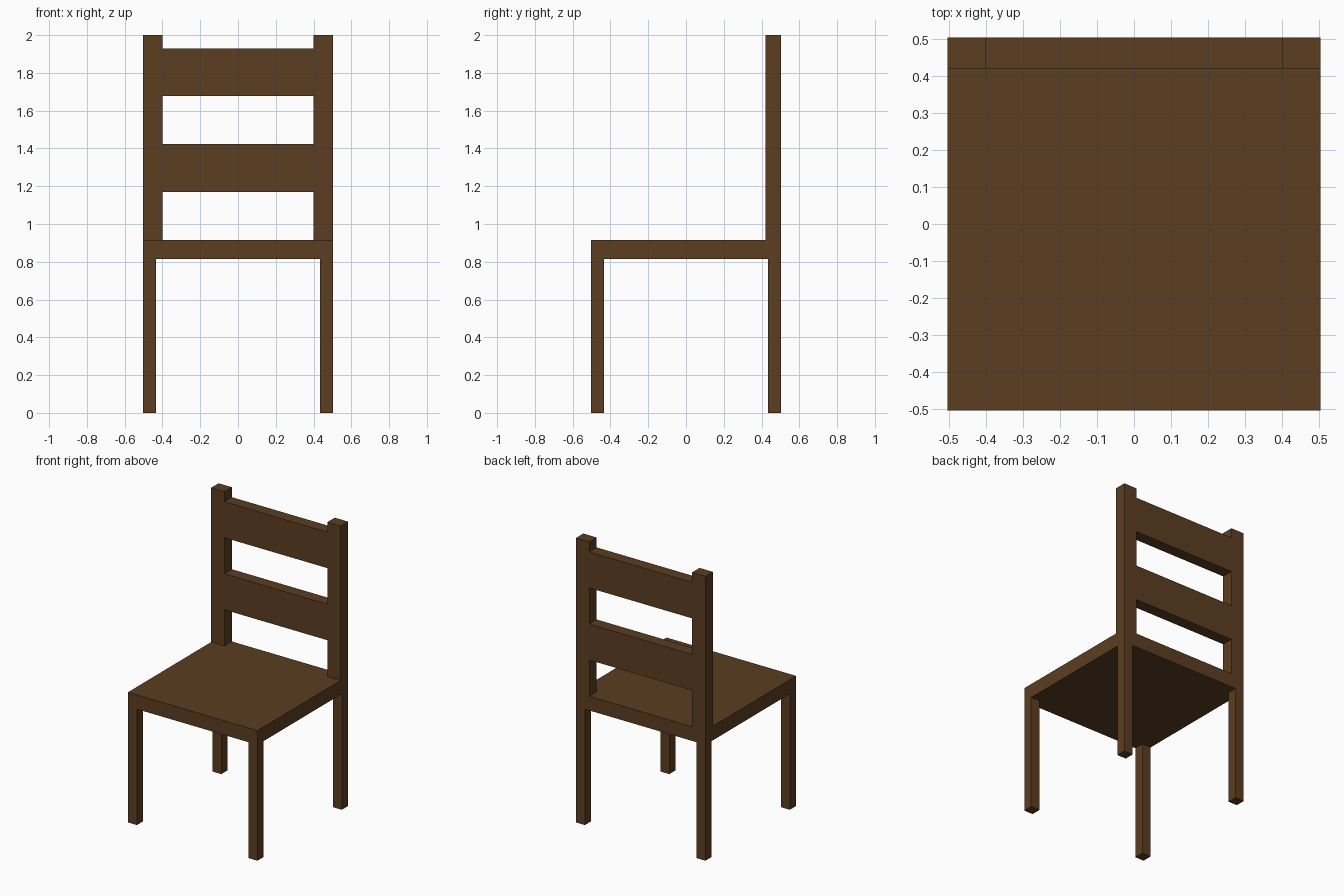
import bpy

if "Cube" in bpy.data.objects:
    bpy.data.objects.remove(bpy.data.objects["Cube"])

wood = bpy.data.materials.new("dark_wood")
wood.diffuse_color = (0.105, 0.047, 0.015, 1.0)
wood.use_nodes = True
wood.node_tree.nodes["Principled BSDF"].inputs["Base Color"].default_value = wood.diffuse_color

H = 0.504                        # half width and depth of the chair
SEAT_LOW, SEAT_TOP = 0.815, 0.915
LEG = 0.07
POST_W, BACK_Y = 0.104, 0.421    # post width, front plane of the backrest


def box(name, low, high):
    """Axis-aligned wooden box between two corners."""
    centre = [(a + b) / 2 for a, b in zip(low, high)]
    bpy.ops.mesh.primitive_cube_add(size=1, location=centre)
    obj = bpy.context.object
    obj.name = name
    obj.scale = [b - a for a, b in zip(low, high)]
    bpy.ops.object.transform_apply(location=False, rotation=False, scale=True)
    obj.data.materials.append(wood)
    return obj


# Seat
box("seat", (-H, -H, SEAT_LOW), (H, H, SEAT_TOP))

# Legs and backrest posts, one set per side
for side, x_leg, x_post in (("left", -H, -H), ("right", H - LEG, H - POST_W)):
    box(f"front_leg_{side}", (x_leg, -H, 0), (x_leg + LEG, LEG - H, SEAT_LOW))
    box(f"back_leg_{side}", (x_leg, H - LEG, 0), (x_leg + LEG, H, SEAT_LOW))
    box(f"back_post_{side}", (x_post, BACK_Y, SEAT_TOP), (x_post + POST_W, H, 2.0))

# Backrest slats, flush with the posts
for name, z0, z1 in (("lower_slat", 1.17, 1.423), ("upper_slat", 1.677, 1.93)):
    box(name, (POST_W - H, BACK_Y, z0), (H - POST_W, H, z1))
